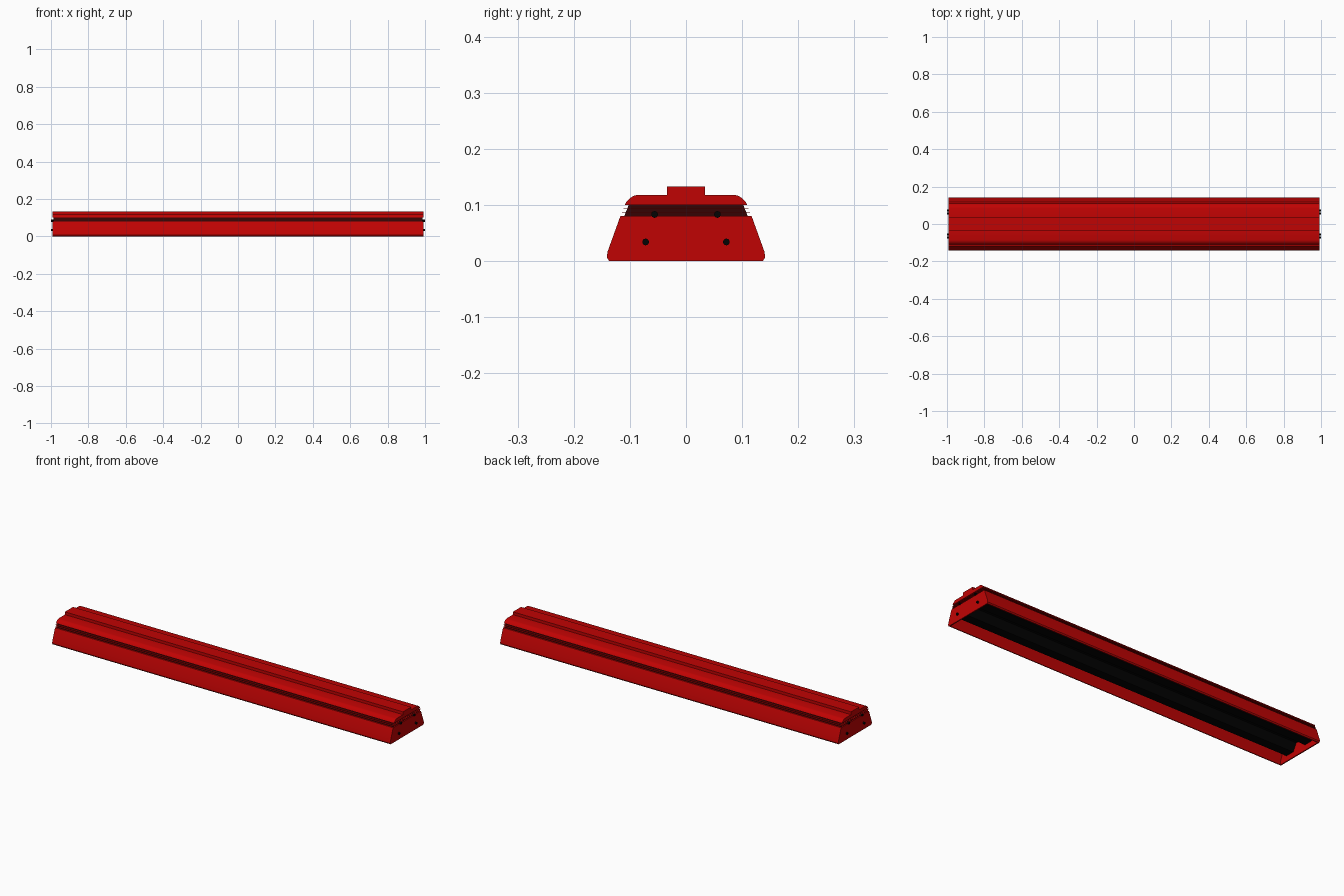
import bpy, bmesh, math

if "Cube" in bpy.data.objects:
    bpy.data.objects.remove(bpy.data.objects["Cube"], do_unlink=True)


def material(name, rgb):
    m = bpy.data.materials.new(name)
    m.use_nodes = True
    m.diffuse_color = (*rgb, 1)
    bsdf = m.node_tree.nodes["Principled BSDF"]
    bsdf.inputs["Base Color"].default_value = (*rgb, 1)
    bsdf.inputs["Roughness"].default_value = 0.6
    return m


RED = material("red_paint", (0.53, 0.001, 0.001))
DARK = material("dark_red_vent", (0.035, 0.001, 0.001))
BLACK = material("black", (0.001, 0.001, 0.001))

END = 0.993      # outer face of the ends
CAP = 0.006      # thickness of sheet metal
INSET = 0.007    # depth of the vent recess
VENT_LOW, VENT_HIGH = 0.08, 0.1


def mirrored(half):
    """Complete a cross-section given its +y half, from bottom to top."""
    return half + [(-y, z) for y, z in reversed(half)]


def vent_y(z):
    """Half width of the sloping side within the vent band."""
    return 0.117 - 0.4 * (z - VENT_LOW)


def extrude(name, points, x0, x1, mat, smooth=False):
    """Sweep a (y, z) cross-section along x."""
    bm = bmesh.new()
    face = bm.faces.new([bm.verts.new((x0, y, z)) for y, z in points])
    geom = bmesh.ops.extrude_face_region(bm, geom=[face])["geom"]
    moved = [v for v in geom if isinstance(v, bmesh.types.BMVert)]
    bmesh.ops.translate(bm, verts=moved, vec=(x1 - x0, 0, 0))
    bmesh.ops.recalc_face_normals(bm, faces=bm.faces)
    mesh = bpy.data.meshes.new(name)
    bm.to_mesh(mesh)
    bm.free()
    mesh.materials.append(mat)
    obj = bpy.data.objects.new(name, mesh)
    bpy.context.collection.objects.link(obj)
    if smooth:
        bpy.ops.object.select_all(action="DESELECT")
        obj.select_set(True)
        bpy.context.view_layer.objects.active = obj
        bpy.ops.object.shade_smooth_by_angle(angle=math.radians(25))


# Upper hood with rounded shoulders and a raised spine
hood_half = [(0.109, VENT_HIGH), (0.106, 0.106), (0.101, 0.111),
             (0.094, 0.116), (0.086, 0.118), (0.034, 0.118), (0.034, 0.133)]
extrude("hood", mirrored(hood_half), -END, END, RED, True)

# Lower skirt: two sheet metal walls, open at the bottom
skirt_half = [(0.137, 0), (0.141, 0.006), (0.14, 0.016), (0.117, VENT_LOW)]
skirt_inner = [(0.109, VENT_LOW), (0.134, 0.012), (0.132, 0)]
inner_x = END - CAP
for side, label in ((1, "back"), (-1, "front")):
    wall = [(side * y, z) for y, z in skirt_half + skirt_inner]
    extrude(label + "_skirt", wall, -inner_x, inner_x, RED, True)

# Vent band all round: a recessed dark core behind thin slats
core_half = [(vent_y(z) - INSET, z) for z in (0.072, 0.104)]
extrude("vent_core", mirrored(core_half), INSET - END, END - INSET, DARK)
for i in (1, 2):
    z = VENT_LOW + i * (VENT_HIGH - VENT_LOW) / 3
    slat_half = [(vent_y(h), h) for h in (z - 0.0005, z + 0.0005)]
    extrude(f"vent_slat_{i}", mirrored(slat_half), -END, END, RED)

# Corrugated reflector with two hanging ridges
reflector_half = [(0.115, 0.066), (0.106, 0.066), (0.09, 0.028),
                  (0.042, 0.028), (0.02, 0.066)]
under = mirrored(reflector_half)
over = [(y, z + 0.004) for y, z in reversed(under)]
extrude("reflector", under + over, -inner_x, inner_x, BLACK)

# End caps and bolts
for side, label in ((1, "left"), (-1, "right")):
    extrude(label + "_end_cap", mirrored(skirt_half),
            side * inner_x, side * END, RED)
    for i, (y, z) in enumerate([(0.056, 0.083), (-0.056, 0.083),
                                (0.072, 0.034), (-0.072, 0.034)]):
        bpy.ops.mesh.primitive_cylinder_add(
            vertices=16, radius=0.006, depth=0.016,
            location=(side * 0.992, y, z), rotation=(0, math.pi / 2, 0))
        bolt = bpy.context.object
        bolt.name = f"{label}_bolt_{i + 1}"
        bolt.data.materials.append(BLACK)
        bpy.ops.object.shade_smooth_by_angle(angle=math.radians(30))
